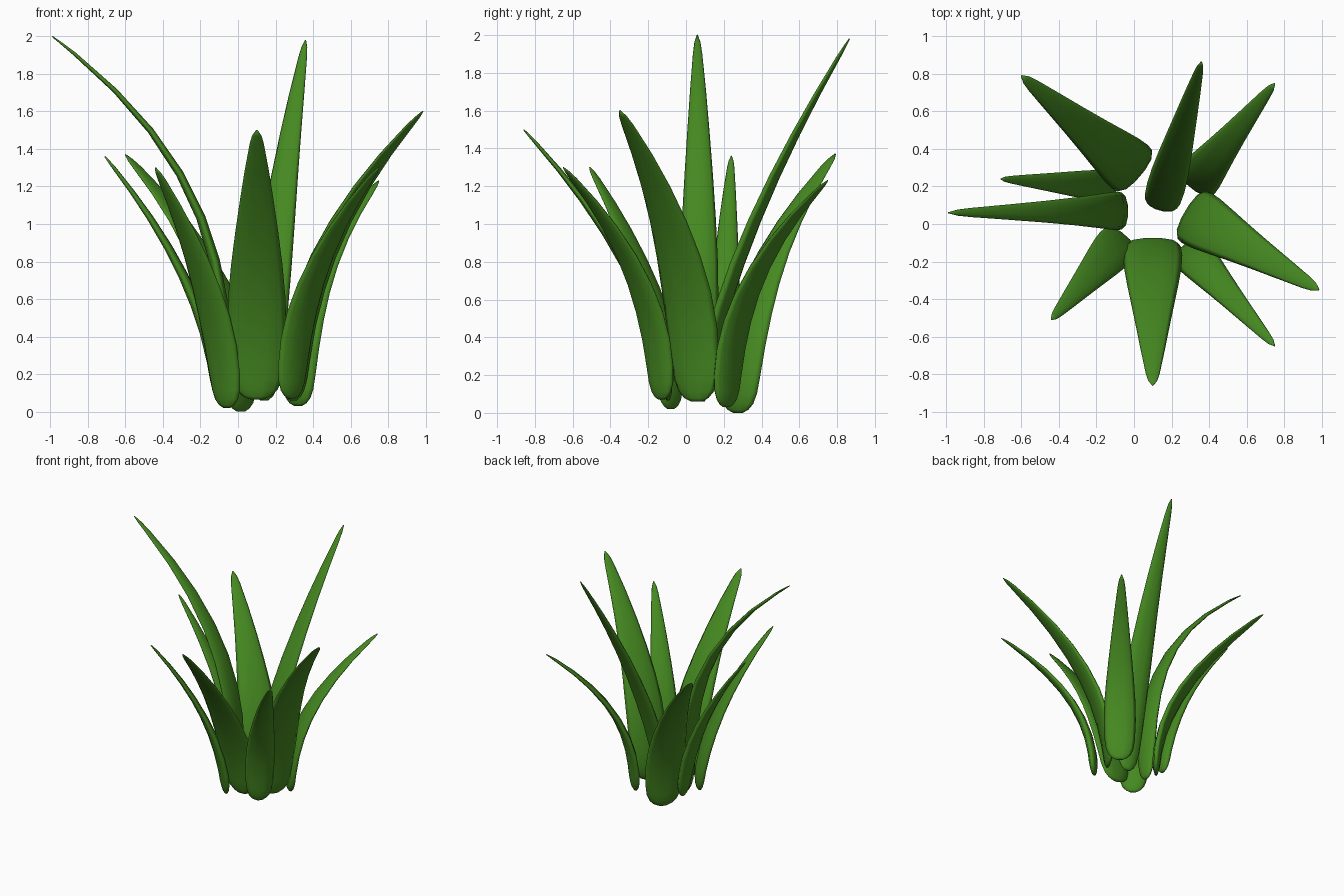
import bpy, bmesh, math
from mathutils import Vector

if "Cube" in bpy.data.objects:
    bpy.data.objects.remove(bpy.data.objects["Cube"])

green = bpy.data.materials.new("leaf_green")
green.diffuse_color = (0.06, 0.25, 0.015, 1)
green.use_nodes = True
green.node_tree.nodes["Principled BSDF"].inputs["Base Color"].default_value = green.diffuse_color

# Leaf outline: position along leaf, width fraction, thickness fraction
OUTLINE = [(0, .22, .25), (.012, .48, .5), (.035, .70, .75), (.075, .86, .95), (.14, .95, 1),
           (.26, 1, 1), (.38, .97, .92), (.5, .87, .8), (.62, .73, .68), (.74, .57, .55),
           (.85, .41, .42), (.95, .24, .3), (.98, .16, .2), (1, .03, .1)]
SIDES = 10


def leaf(name, base, tip, width, bend, thick=0.065):
    base, tip = Vector(base), Vector(tip)
    reach = Vector((tip.x - base.x, tip.y - base.y, 0))
    height = tip.z - base.z
    across = reach.normalized().cross(Vector((0, 0, 1)))
    bm = bmesh.new()
    rings = []
    for t, w, d in OUTLINE:
        # spine rises upright and arches outward
        centre = base + reach * t ** bend + Vector((0, 0, height * t))
        along = reach * bend * max(t, 1e-4) ** (bend - 1) + Vector((0, 0, height))
        normal = across.cross(along).normalized()
        rings.append([bm.verts.new(centre
                      + across * math.cos(a) * width * w / 2
                      + normal * math.sin(a) * thick * d / 2)
                      for a in (2 * math.pi * i / SIDES for i in range(SIDES))])
    for lo, hi in zip(rings, rings[1:]):
        for i in range(SIDES):
            j = (i + 1) % SIDES
            bm.faces.new((lo[i], lo[j], hi[j], hi[i]))
    bm.faces.new(rings[0][::-1])
    bm.faces.new(rings[-1])
    bmesh.ops.recalc_face_normals(bm, faces=bm.faces)
    for f in bm.faces:
        f.smooth = True
    mesh = bpy.data.meshes.new(name)
    bm.to_mesh(mesh)
    bm.free()
    mesh.materials.append(green)
    bpy.context.collection.objects.link(bpy.data.objects.new(name, mesh))


# Leaves around the rosette: base, tip, width, bend
LEAVES = [
    ("leaf_left_tall", (-.06, .07, .07), (-.99, .06, 2.0), .205, 2.75),
    ("leaf_left_short", (-.115, .20, .09), (-.71, .24, 1.36), .165, 1.75),
    ("leaf_back_left", (.015, .275, 0), (-.60, .79, 1.37), .30, 2.1),
    ("leaf_back_tall", (.14, .09, .06), (.36, .865, 1.98), .205, 1.5),
    ("leaf_back_right", (.32, .215, .03), (.75, .75, 1.23), .24, 2.3),
    ("leaf_right", (.295, .055, .06), (.985, -.35, 1.6), .31, 2.1),
    ("leaf_front_right", (.285, -.13, .07), (.75, -.65, 1.3), .22, 2.15),
    ("leaf_front", (.10, -.095, .065), (.10, -.86, 1.5), .315, 1.75),
    ("leaf_front_left", (-.06, -.08, .02), (-.44, -.51, 1.3), .23, 1.8),
]
for spec in LEAVES:
    leaf(*spec)
